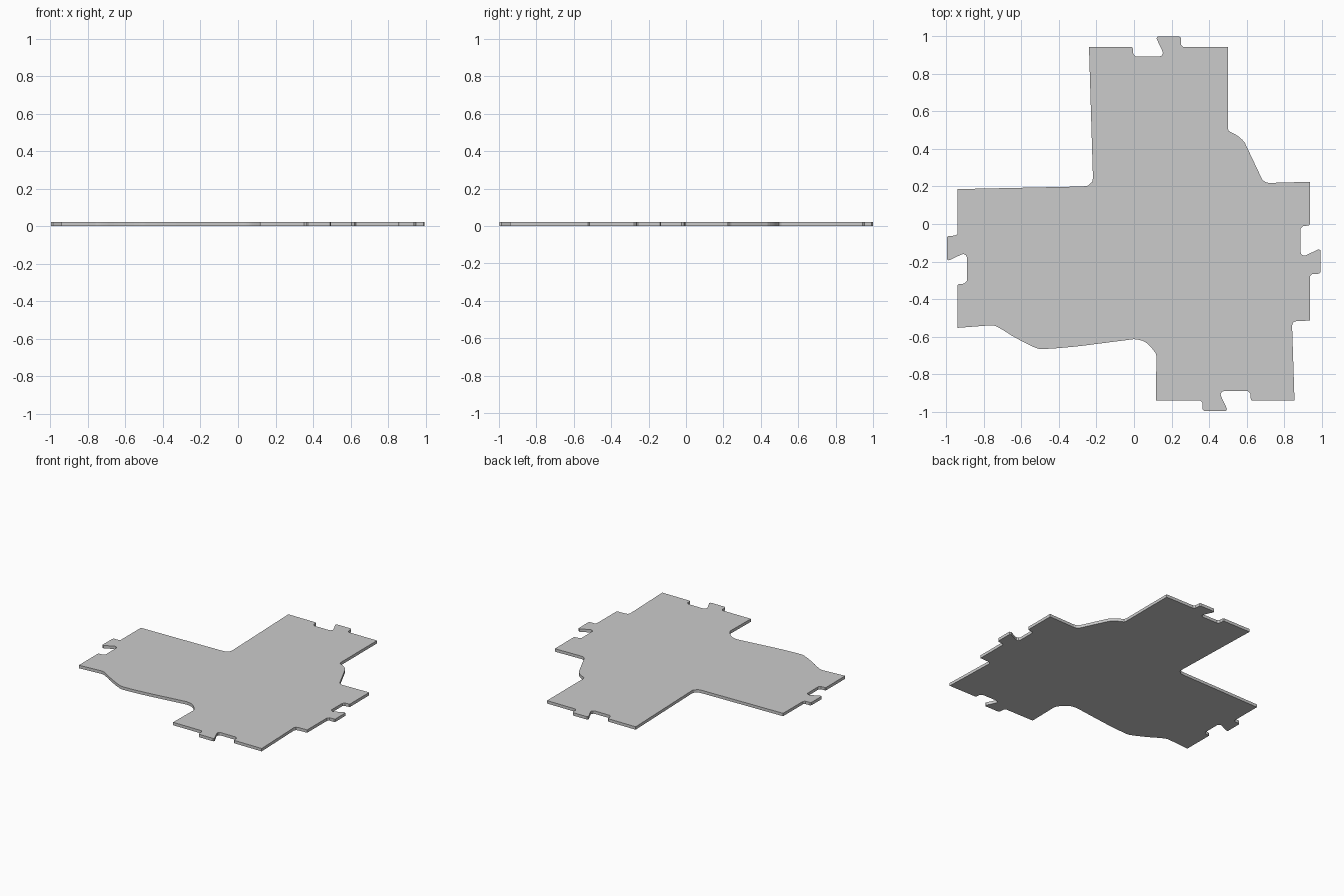
import bpy, bmesh
from mathutils import Vector

if "Cube" in bpy.data.objects:
    bpy.data.objects.remove(bpy.data.objects["Cube"])

THICK = 0.022

# Interlocking end of one arm: (distance along the edge, distance outward)
CONNECTOR = [(-.37, 0), (-.142, 0), (-.137, -.005), (-.134, -.035), (-.12, -.05),
             (.005, -.05), (.017, -.045), (.024, -.033), (.022, -.022),
             (-.010, .046), (-.005, .057), (.112, .057), (.120, .050),
             (.122, .012), (.133, 0), (.37, 0)]


def arm_end(centre, outward):
    """Connector outline placed on an arm end, running clockwise."""
    c, n = Vector(centre), Vector(outward)
    along = Vector((n.y, -n.x))
    return [c + along * t + n * d for t, d in CONNECTOR]


def curve(ctrl, steps=5):
    """Smooth Catmull-Rom run through the inner control points."""
    p = [Vector(c) for c in ctrl]
    out = []
    for a, b, c, d in zip(p, p[1:], p[2:], p[3:]):
        for i in range(steps):
            t = i / steps
            out.append(0.5 * (2 * b + (c - a) * t + (2 * a - 5 * b + 4 * c - d) * t * t
                              + (3 * b - a - 3 * c + d) * t ** 3))
    return out + [p[-2]]


# Clockwise outline: each arm end followed by the contour to the next arm
outline = arm_end((.13, .943), (0, 1))
outline += [Vector((.5, .51))]
outline += curve([(.49, .53), (.505, .497), (.55, .472), (.59, .435), (.62, .38)], 3)
outline += curve([(.62, .38), (.672, .262), (.69, .232), (.72, .219), (.8, .22)], 3)
outline += arm_end((.938, -.145), (1, 0))
outline += [Vector(p) for p in ((.865, -.518), (.85, -.524), (.843, -.54))]
outline += arm_end((.486, -.94), (0, -1))
outline += curve([(.12, -.8), (.12, -.71), (.105, -.675), (.06, -.63), (.0, -.614),
                  (-.08, -.621)], 4)
outline += curve([(-.08, -.621), (-.28, -.65), (-.47, -.666), (-.53, -.658),
                  (-.64, -.602), (-.71, -.559), (-.76, -.54), (-.85, -.545)], 4)
outline += arm_end((-.941, -.184), (-1, 0))
outline += curve([(-.5, .197), (-.28, .200), (-.235, .215), (-.219, .25), (-.222, .4)], 5)

# Extrude the outline into the flat tile
bm = bmesh.new()
face = bm.faces.new([bm.verts.new((p.x, p.y, 0)) for p in outline])
top = bmesh.ops.extrude_face_region(bm, geom=[face], use_keep_orig=True)
for v in top["geom"]:
    if isinstance(v, bmesh.types.BMVert):
        v.co.z = THICK
bmesh.ops.recalc_face_normals(bm, faces=bm.faces)
mesh = bpy.data.meshes.new("floor_tile")
bm.to_mesh(mesh)
bm.free()
tile = bpy.data.objects.new("floor_tile", mesh)
bpy.context.collection.objects.link(tile)
